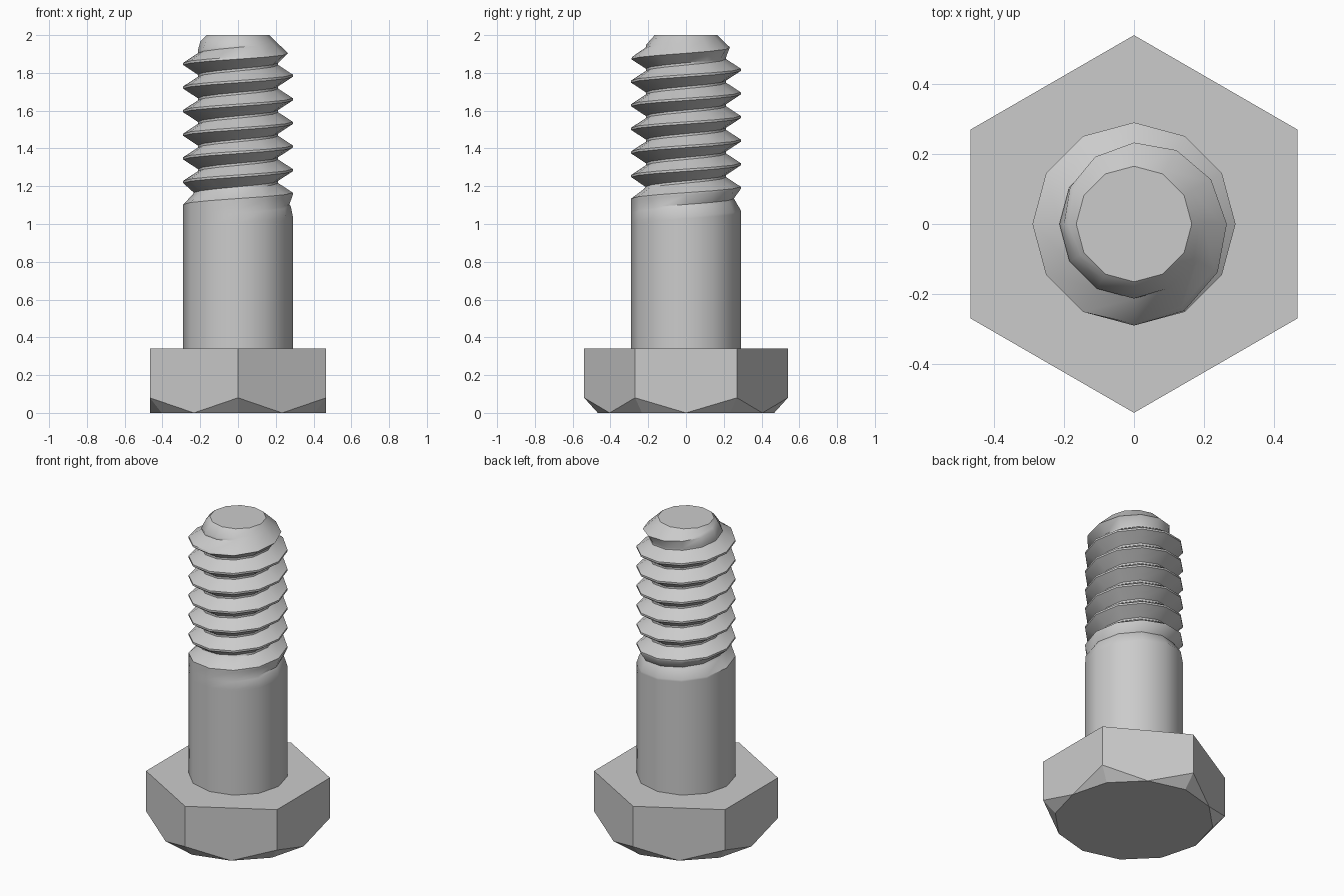
import bpy, bmesh, math

cube = bpy.data.objects.get("Cube")
if cube:
    bpy.data.objects.remove(cube, do_unlink=True)

SIDES = 12
PITCH = 0.125
RADIUS, ROOT, TIP = 0.29, 0.213, 0.165
HEAD_TOP, SHANK_TOP, TOP = 0.34, 1.0, 2.0
FLAT = 0.006        # half width of the crest and root flats

steel = bpy.data.materials.new("steel_grey")
steel.use_nodes = True
grey = (0.6, 0.6, 0.6, 1)
steel.diffuse_color = grey
steel.node_tree.nodes["Principled BSDF"].inputs["Base Color"].default_value = grey


def polar(radius, angle, z):
    return (radius * math.cos(angle), radius * math.sin(angle), z)


def finish(bm, name):
    bmesh.ops.recalc_face_normals(bm, faces=bm.faces)
    mesh = bpy.data.meshes.new(name)
    bm.to_mesh(mesh)
    bm.free()
    mesh.materials.append(steel)
    obj = bpy.data.objects.new(name, mesh)
    bpy.context.collection.objects.link(obj)
    return obj


def clamp01(t):
    return max(0.0, min(1.0, t))


def crest_radius(z):
    # the thread tapers away over the last turn
    return RADIUS - (RADIUS - TIP) * clamp01((z - 1.88) / 0.12)


def root_radius(z):
    # the groove deepens over the first turn
    return min(crest_radius(z), RADIUS - (RADIUS - ROOT) * clamp01((z - 1.075) / PITCH))


# Hexagonal head with a chamfered underside
bm = bmesh.new()
apothem = 0.467
corner = apothem / math.cos(math.pi / 6)
base, low, high = [], [], []
for i in range(12):
    base.append(bm.verts.new(polar(apothem, math.radians(30 * i), 0)))
for i in range(6):
    angle = math.radians(30 + 60 * i)
    low.append(bm.verts.new(polar(corner, angle, 0.08)))
    high.append(bm.verts.new(polar(corner, angle, HEAD_TOP)))
for i in range(6):
    j = (i + 1) % 6
    before, under, after = (base[(2 * i + k) % 12] for k in range(3))
    bm.faces.new((before, under, low[i]))
    bm.faces.new((under, after, low[i]))
    bm.faces.new((low[i], after, low[j], high[j], high[i]))
bm.faces.new(base)
bm.faces.new(high)
finish(bm, "hex_head")

# Plain shank running up into a helical thread
bm = bmesh.new()
columns = []
for i in range(SIDES + 1):
    angle = 2 * math.pi * i / SIDES
    column = [bm.verts.new(polar(RADIUS, angle, HEAD_TOP))]
    for turn in range(-4, 9):
        crest = 1.16 + PITCH * (turn + i / SIDES)
        root = crest + PITCH / 2
        for centre, profile in ((crest, crest_radius), (root, root_radius)):
            for offset in (-FLAT, FLAT):
                z = max(SHANK_TOP, min(TOP, centre + offset))
                column.append(bm.verts.new(polar(profile(z), angle, z)))
    columns.append(column)
for a, b in zip(columns, columns[1:]):
    for k in range(len(a) - 1):
        bm.faces.new((a[k], b[k], b[k + 1], a[k + 1]))
bmesh.ops.remove_doubles(bm, verts=bm.verts, dist=0.0005)

# Flat end of the thread
rim = [v for v in bm.verts if v.co.z > TOP - 0.0001]
rim.sort(key=lambda v: math.atan2(v.co.y, v.co.x))
bm.faces.new(rim)
shank = finish(bm, "threaded_shank")

bpy.ops.object.select_all(action="DESELECT")
shank.select_set(True)
bpy.context.view_layer.objects.active = shank
bpy.ops.object.shade_smooth_by_angle(angle=math.radians(40))
